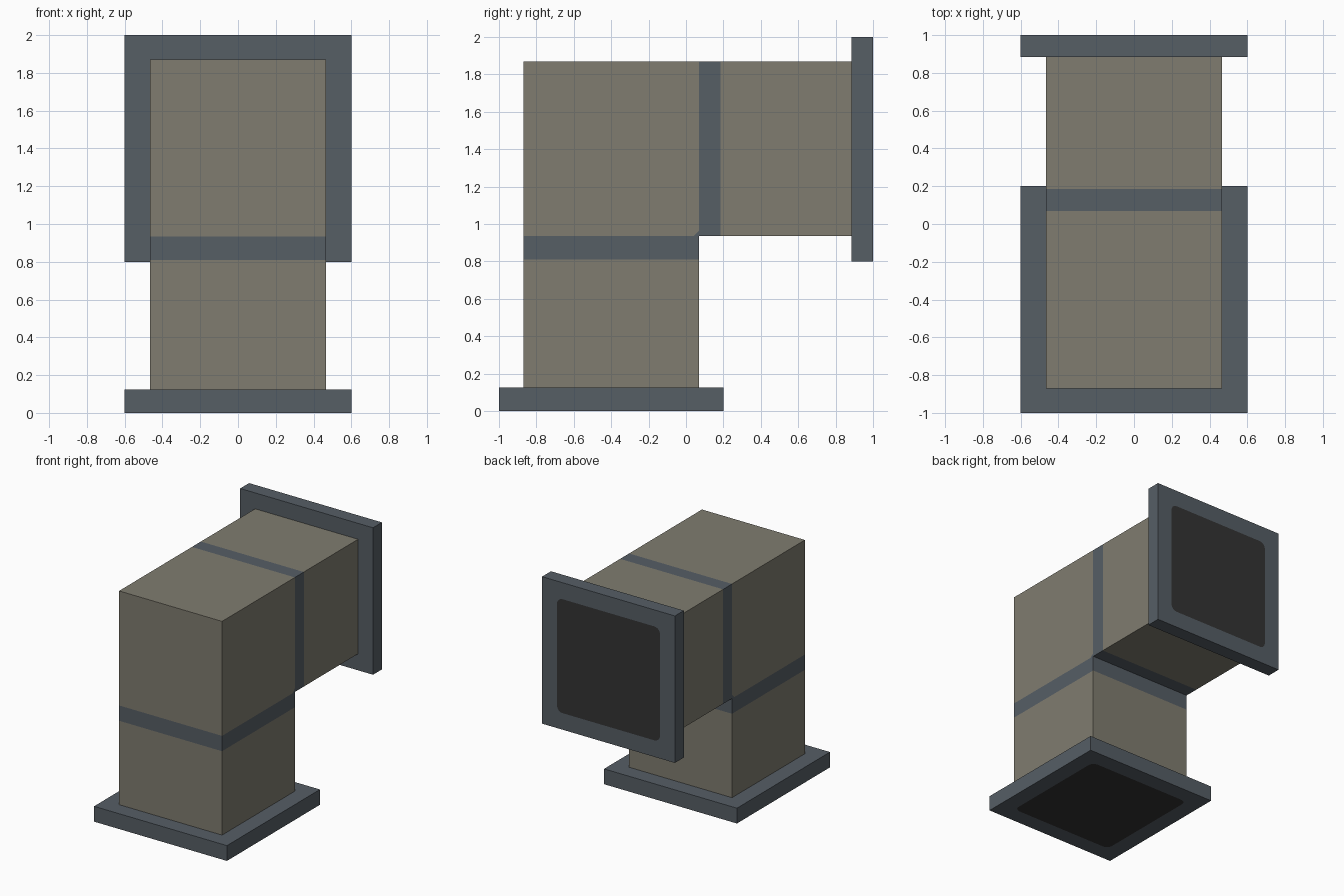
import bpy, bmesh, math
from mathutils import Matrix, Vector

if "Cube" in bpy.data.objects:
    bpy.data.objects.remove(bpy.data.objects["Cube"])


def material(name, rgb):
    m = bpy.data.materials.new(name)
    m.diffuse_color = (*rgb, 1)
    m.use_nodes = True
    m.node_tree.nodes["Principled BSDF"].inputs["Base Color"].default_value = m.diffuse_color
    return m


TAN = material("tan_metal", (0.215, 0.203, 0.160))
GREY = material("blue_grey_metal", (0.093, 0.112, 0.131))
DARK = material("dark_opening", (0.034, 0.034, 0.034))


def finish(bm, name, mats):
    bmesh.ops.recalc_face_normals(bm, faces=bm.faces[:])
    me = bpy.data.meshes.new(name)
    bm.to_mesh(me)
    bm.free()
    for m in mats:
        me.materials.append(m)
    ob = bpy.data.objects.new(name, me)
    bpy.context.collection.objects.link(ob)
    return ob


# Square duct elbow: L profile in the yz plane, swept across x
W, BEND_Y, BEND_Z = 0.465, 0.07, 0.935
profile = [(-0.87, 0.11), (BEND_Y, 0.11), (BEND_Y, BEND_Z), (0.9, BEND_Z),
           (0.9, 1.87), (-0.87, 1.87), (-0.87, BEND_Z)]
bm = bmesh.new()
left = [bm.verts.new((-W, y, z)) for y, z in profile]
right = [bm.verts.new((W, y, z)) for y, z in profile]
for side in (left, right):
    bm.faces.new([side[i] for i in (0, 1, 2, 6)])
    bm.faces.new([side[i] for i in (2, 3, 4, 5, 6)])
for i in range(7):
    j = (i + 1) % 7
    bm.faces.new([left[i], left[j], right[j], right[i]])

# Cut the flush bands, plus the small gusset in the inner corner
GUSSET = BEND_Y - BEND_Z - 0.03
cuts = [((0, 0, 0.81), (0, 0, 1)), ((0, 0, BEND_Z), (0, 0, 1)),
        ((0, BEND_Y, 0), (0, 1, 0)), ((0, 0.185, 0), (0, 1, 0)),
        ((0, GUSSET, 0), (0, 1, -1))]
for co, no in cuts:
    bmesh.ops.bisect_plane(bm, geom=bm.verts[:] + bm.edges[:] + bm.faces[:],
                           plane_co=co, plane_no=Vector(no).normalized())
for f in bm.faces:
    c = f.calc_center_median()
    lower_band = 0.811 < c.z < BEND_Z - 0.001
    upper_band = BEND_Y + 0.001 < c.y < 0.184
    gusset = c.z > BEND_Z and c.y < BEND_Y and c.y - c.z > GUSSET + 0.001
    f.material_index = int(lower_band or upper_band or gusset)
finish(bm, "duct_elbow", [TAN, GREY])


# Square flange whose outer face holds a rounded dark opening
def flange(name, thick, matrix):
    half, inner, r, n = 0.6, 0.465, 0.05, 5
    bm = bmesh.new()
    corners = [(1, 1), (-1, 1), (-1, -1), (1, -1)]
    outer = [bm.verts.new((half * x, half * y, 0)) for x, y in corners]
    back = [bm.verts.new((half * x, half * y, thick)) for x, y in corners]
    arcs = []
    for k, (x, y) in enumerate(corners):
        angles = [math.pi / 2 * (k + s / n) for s in range(n + 1)]
        arcs.append([bm.verts.new(((inner - r) * x + r * math.cos(a),
                                   (inner - r) * y + r * math.sin(a), 0))
                     for a in angles])
    for k in range(4):
        j = (k + 1) % 4
        bm.faces.new([outer[k], outer[j], arcs[j][0], arcs[k][-1]])
        bm.faces.new([outer[k], outer[j], back[j], back[k]])
        for s in range(n):
            bm.faces.new([outer[k], arcs[k][s], arcs[k][s + 1]])
    bm.faces.new(back)
    opening = bm.faces.new([v for arc in arcs for v in arc])
    opening.material_index = 1
    bm.transform(matrix)
    finish(bm, name, [GREY, DARK])


flange("bottom_flange", 0.125, Matrix.Translation((0, -0.4, 0)))
flange("back_flange", 0.115,
       Matrix.Translation((0, 1, 1.4)) @ Matrix.Rotation(math.pi / 2, 4, 'X'))
